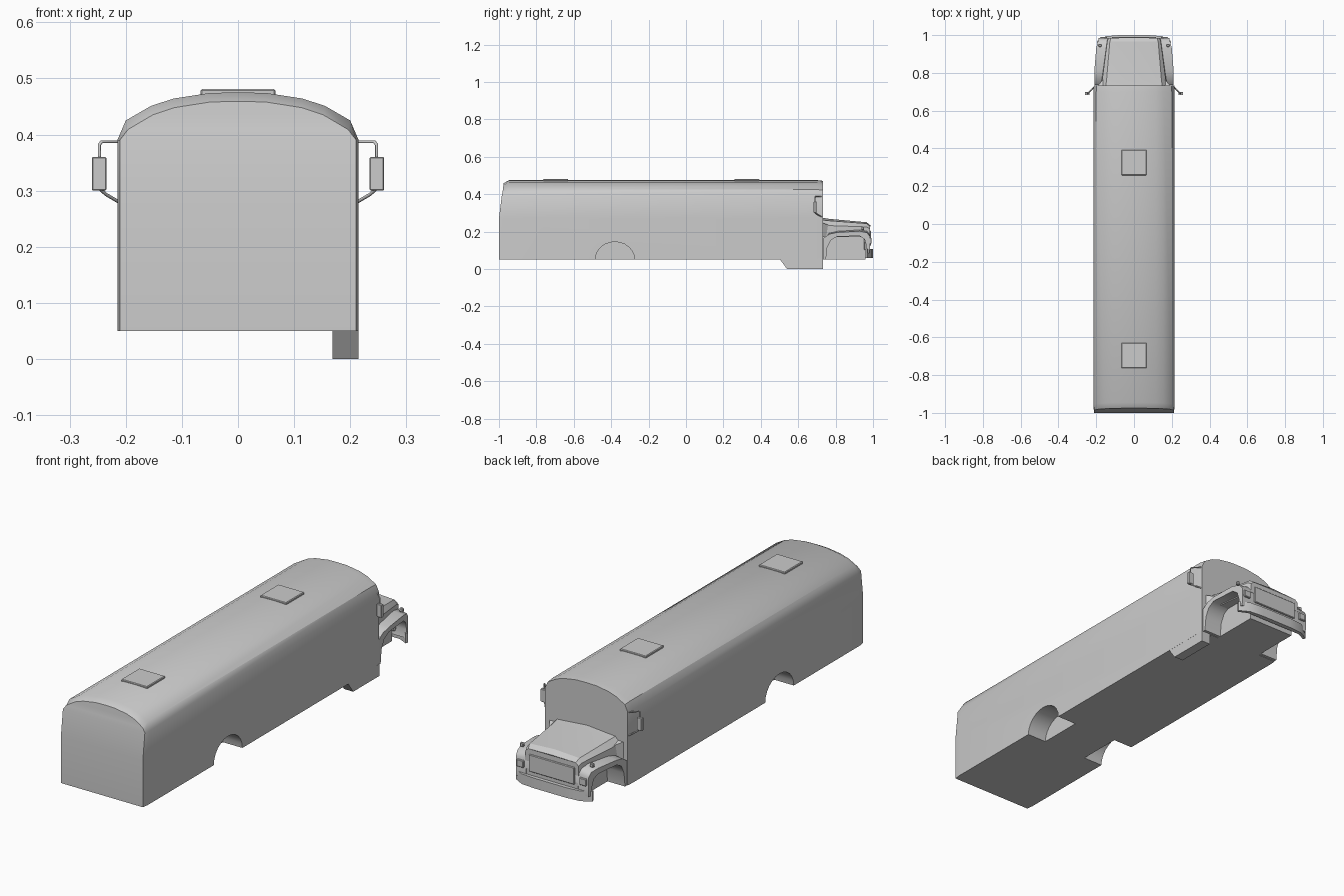
import bpy, bmesh, math
from mathutils import Vector

if "Cube" in bpy.data.objects:
    bpy.data.objects.remove(bpy.data.objects["Cube"])


def make(name, bm, angle=35):
    bmesh.ops.recalc_face_normals(bm, faces=bm.faces)
    me = bpy.data.meshes.new(name)
    bm.to_mesh(me)
    bm.free()
    ob = bpy.data.objects.new(name, me)
    bpy.context.collection.objects.link(ob)
    smooth(ob, angle)
    return ob


def smooth(ob, angle=35):
    bpy.ops.object.select_all(action='DESELECT')
    ob.select_set(True)
    bpy.context.view_layer.objects.active = ob
    bpy.ops.object.shade_smooth_by_angle(angle=math.radians(angle))


def half_loft(name, rings, angle=35):
    """Loft half sections (bottom to centre top), mirrored in x, ends capped with strips."""
    bm = bmesh.new()
    loops = []
    for ring in rings:
        right = [bm.verts.new(p) for p in ring]
        left = [bm.verts.new((-p[0], p[1], p[2])) for p in ring[:-1]]
        loops.append((right, left))
    n = len(rings[0])
    full = [r + l[::-1] for r, l in loops]
    for a, b in zip(full, full[1:]):
        for i in range(len(a)):
            j = (i + 1) % len(a)
            bm.faces.new((a[i], a[j], b[j], b[i]))
    for right, left in (loops[0], loops[-1]):
        for i in range(n - 2):
            bm.faces.new((right[i], right[i + 1], left[i + 1], left[i]))
        bm.faces.new((right[n - 2], right[n - 1], left[n - 2]))
    return make(name, bm, angle)


def box(name, c, s, bevel=0.0):
    bm = bmesh.new()
    bmesh.ops.create_cube(bm, size=1)
    for v in bm.verts:
        v.co = Vector([v.co[i] * s[i] + c[i] for i in range(3)])
    if bevel:
        bmesh.ops.bevel(bm, geom=bm.edges[:], offset=bevel, segments=1, affect='EDGES')
    return make(name, bm, 30)


def prism(name, a, b, angle=30):
    """Solid between two matching outlines."""
    bm = bmesh.new()
    va = [bm.verts.new(p) for p in a]
    vb = [bm.verts.new(p) for p in b]
    for i in range(len(a)):
        j = (i + 1) % len(a)
        bm.faces.new((va[i], va[j], vb[j], vb[i]))
    bm.faces.new(va)
    bm.faces.new(vb)
    return make(name, bm, angle)


def tube(name, pts, r=0.003):
    cu = bpy.data.curves.new(name, 'CURVE')
    cu.dimensions = '3D'
    cu.bevel_depth = r
    cu.bevel_resolution = 1
    cu.use_fill_caps = True
    sp = cu.splines.new('POLY')
    sp.points.add(len(pts) - 1)
    for p, q in zip(sp.points, pts):
        p.co = (*q, 1)
    ob = bpy.data.objects.new(name, cu)
    bpy.context.collection.objects.link(ob)


# Passenger body: rounded roof section, upper rear wall leaning forward
section = [(.215, .05), (.215, .27), (.215, .39), (.2, .425), (.155, .451),
           (.115, .464), (.05, .474), (0, .475)]


def rear(z):
    return -1 + .022 * max(0, z - .27) / .18


body = half_loft("bus_body", [
    [(x * .98, rear(z), z - (.016 if z > .4 else 0)) for x, z in section],
    [(x, rear(z) + .03, z) for x, z in section],
    [(x, .70, z) for x, z in section],
    [(x * .99, .732, z - (.004 if z > .4 else 0)) for x, z in section]])

# Rear wheel wells, cut as half-round pockets
for s in (-1, 1):
    arc = [(-.38 + .105 * math.cos(t), .05 + .095 * math.sin(t))
           for t in (math.pi * i / 12 for i in range(13))]
    arc = [(arc[0][0], .02)] + arc + [(arc[-1][0], .02)]
    cut = prism("well_cutter", [(s * .115, y, z) for y, z in arc],
                [(s * .3, y, z) for y, z in arc])
    cut.hide_render = True
    m = body.modifiers.new("well", 'BOOLEAN')
    m.operation = 'DIFFERENCE'
    m.solver = 'EXACT'
    m.object = cut
    bpy.context.view_layer.objects.active = body
    bpy.ops.object.modifier_apply(modifier=m.name)
    bpy.data.objects.remove(cut)
smooth(body, 35)

# Entrance step below the door
step = [(.50, .055), (.54, 0), (.732, 0), (.732, .055)]
prism("door_step", [(.168, y, z) for y, z in step], [(.2145, y, z) for y, z in step])

# Roof hatches
for i, y in enumerate((-.697, .325)):
    box(f"roof_hatch_{i + 1}", (0, y, .475), (.134, .134, .012), .003)

# Hood with a rounded nose, and the engine bay below it
half_loft("hood", [
    [(.185, .725, .17), (.178, .725, .235), (.15, .725, .262), (0, .725, .275)],
    [(.172, .765, .17), (.168, .765, .232), (.145, .765, .258), (0, .765, .268)],
    [(.145, .965, .17), (.142, .965, .225), (.128, .965, .243), (0, .965, .25)],
    [(.138, .985, .17), (.136, .985, .215), (.122, .985, .228), (0, .988, .232)]], 30)
box("engine_bay", (0, .843, .115), (.24, .235, .13))
prism("cowl", [(.2, .72, .17), (.2, .72, .25), (.165, .765, .235), (.165, .765, .17)],
      [(-.2, .72, .17), (-.2, .72, .25), (-.165, .765, .235), (-.165, .765, .17)])

# Grille panel and its frame
box("grille_frame", (0, .968, .158), (.275, .03, .115), .004)
box("grille", (0, .984, .165), (.235, .012, .08), .003)

# Fenders: arched profile, narrowing toward the nose
fender = [(.735, .05), (.735, .165), (.765, .198), (.81, .208), (.93, .214), (.968, .206),
          (.984, .185), (.982, .085), (.957, .085), (.965, .12), (.955, .158), (.93, .176),
          (.81, .174), (.775, .155), (.755, .115), (.748, .05)]


def outer(y):
    return .21 - .25 * max(0, y - .89)


for s, side in ((-1, "left"), (1, "right")):
    prism("fender_" + side, [(s * .115, y, z) for y, z in fender],
          [(s * outer(y), y, z - (.012 if z > .18 else 0)) for y, z in fender], 40)
    box("headlight_" + side, (s * .161, .984, .15), (.036, .014, .034), .003)
    box("turn_signal_" + side, (s * .18, .945, .217), (.018, .014, .018), .003)

    # Side mirrors and their brackets
    box("mirror_" + side, (s * .2475, .69, .33), (.026, .016, .06), .002)
    tube("mirror_top_arm_" + side, [(s * .21, .725, .387), (s * .243, .693, .387),
                                    (s * .247, .69, .382), (s * .247, .69, .355)])
    tube("mirror_low_arm_" + side, [(s * .245, .69, .302), (s * .235, .70, .293),
                                    (s * .211, .725, .279)])

# Front bumper, swept back at the ends
plan = [(-.197, .968), (-.15, .994), (-.08, 1), (.08, 1), (.15, .994), (.197, .968),
        (.193, .956), (.147, .978), (-.147, .978), (-.193, .956)]
prism("front_bumper", [(x, y, .06) for x, y in plan], [(x, y, .107) for x, y in plan])
